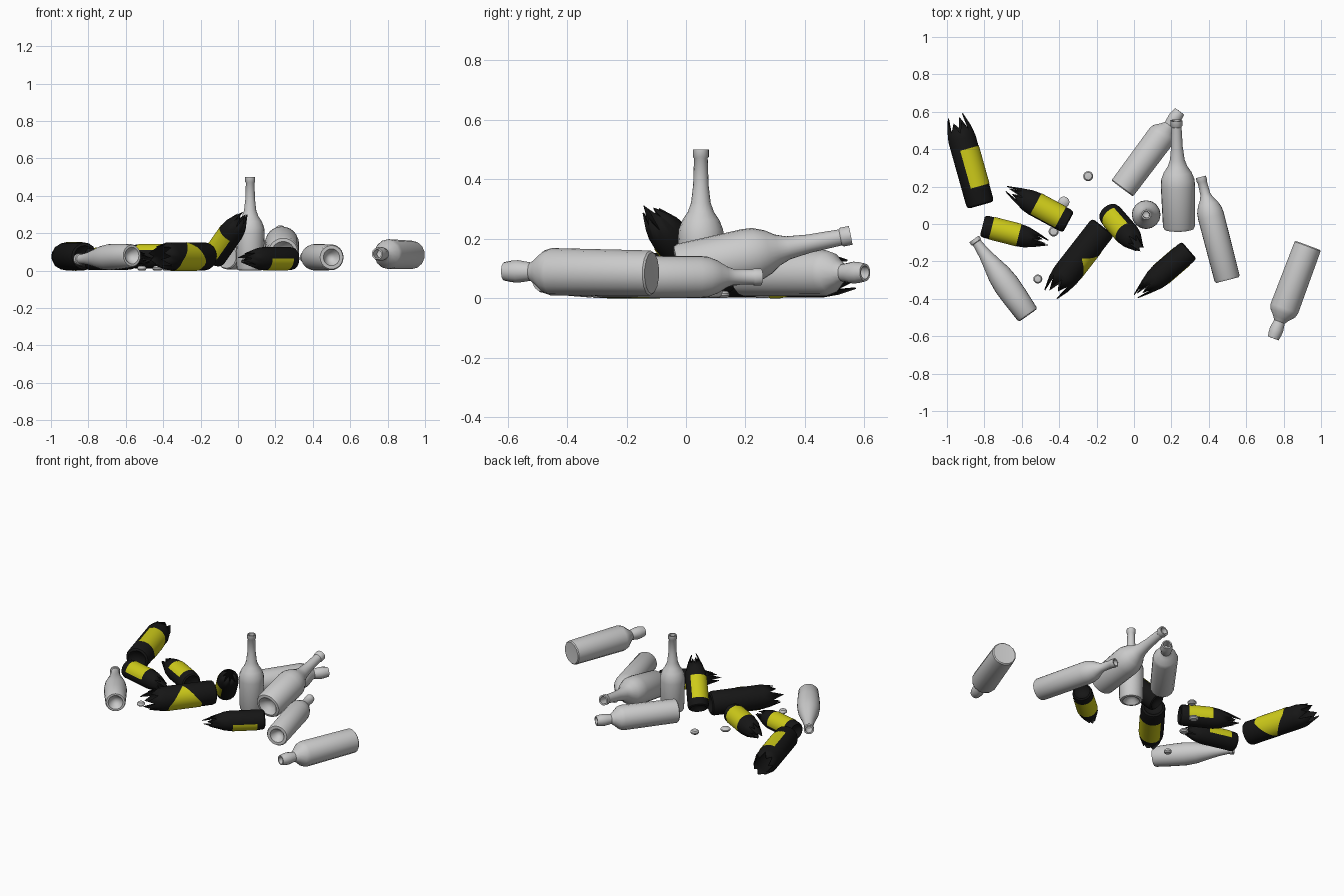
import bpy, bmesh, math
from mathutils import Vector, Matrix

if "Cube" in bpy.data.objects:
    bpy.data.objects.remove(bpy.data.objects["Cube"])


def material(name, col):
    m = bpy.data.materials.new(name)
    m.diffuse_color = col
    m.use_nodes = True
    m.node_tree.nodes["Principled BSDF"].inputs["Base Color"].default_value = m.diffuse_color
    return m


BLACK = material("black_glass", (0.008, 0.008, 0.008, 1))
YELLOW = material("yellow_paper", (0.62, 0.6, 0.01, 1))


def frame(base, d):
    # local z runs along the bottle, local y is its upper side
    d = Vector(d).normalized()
    up = Vector((0, 0, 1)) if abs(d.z) < 0.99 else Vector((0, 1, 0))
    u = (up - d * up.dot(d)).normalized()
    x = u.cross(d)
    m = Matrix((x, u, d)).transposed().to_4x4()
    m.translation = Vector(base)
    return m


def finish(name, bm, mtx, mat=None, thick=0, angle=40):
    bmesh.ops.recalc_face_normals(bm, faces=bm.faces)
    me = bpy.data.meshes.new(name)
    bm.to_mesh(me)
    bm.free()
    ob = bpy.data.objects.new(name, me)
    bpy.context.collection.objects.link(ob)
    ob.matrix_world = mtx
    if mat:
        me.materials.append(mat)
    bpy.ops.object.select_all(action='DESELECT')
    ob.select_set(True)
    bpy.context.view_layer.objects.active = ob
    bpy.ops.object.shade_smooth_by_angle(angle=math.radians(angle))
    if thick:
        s = ob.modifiers.new("wall", 'SOLIDIFY')
        s.thickness = thick
    return ob


def polar(r, phi, z):
    return (-r * math.sin(phi), r * math.cos(phi), z)


def lathe(name, prof, n, base, d, scale=1.0, mat=None, jag=None, thick=0):
    bm = bmesh.new()
    rings = []
    for r, z in prof:
        if r == 0:
            rings.append([bm.verts.new((0, 0, z * scale))] * n)
        else:
            rings.append([bm.verts.new(polar(r * scale, math.tau * i / n, z * scale)) for i in range(n)])
    if jag:
        # torn rim: each vertex slides up its own share of the taper
        r0, z0, r1, z1 = jag
        share = [0.0, 0.55, 0.1, 1.0, 0.25, 0.7, 0.05, 0.85, 0.3, 0.6, 0.0, 0.95, 0.35, 0.75, 0.1, 0.5]
        rings.append([bm.verts.new(polar(r0 + (r1 - r0) * share[i % 16], math.tau * i / n,
                                         z0 + (z1 - z0) * share[i % 16])) for i in range(n)])
    for a, b in zip(rings, rings[1:]):
        for i in range(n):
            j = (i + 1) % n
            vs = list(dict.fromkeys((a[i], a[j], b[j], b[i])))
            if len(vs) > 2:
                bm.faces.new(vs)
    return finish(name, bm, frame(base, d), mat, thick)


def label(name, base, d, r, z0, z1, start, straight, taper=0):
    # curved paper patch, optionally tapering to a point
    bm = bmesh.new()
    total = straight + taper
    cols = []
    steps = 24
    for i in range(steps + 1):
        a = total * i / steps
        w = 1.0 if a <= straight else max(0.01, (total - a) / taper)
        mid, half = (z0 + z1) / 2, (z1 - z0) / 2 * w
        phi = math.radians(start + a)
        cols.append([bm.verts.new(polar(r + 0.0025, phi, mid + s * half)) for s in (-1, 1)])
    for a, b in zip(cols, cols[1:]):
        bm.faces.new((a[0], b[0], b[1], a[1]))
    finish(name, bm, frame(base, d), YELLOW)


# whole bottle profiles: (radius, height), with hollow base and open mouth
LONG_NECK = [(0, .04), (.03, .025), (.052, 0), (.066, .003), (.072, .015), (.077, .20), (.075, .23),
             (.062, .263), (.044, .29), (.033, .32), (.026, .38), (.023, .47), (.027, .475),
             (.027, .5), (.019, .5), (.017, .44), (0, .43)]
WIDE_BODY = [(0, .004), (.07, 0), (.076, .006), (.080, .36), (.072, .385), (.045, .415), (.031, .435),
             (.034, .455), (.038, .48), (.036, .505), (.031, .53), (.023, .53), (.023, .47), (0, .46)]
STRAIGHT = [(0, .05), (.025, .035), (.045, 0), (.063, 0), (.069, .01), (.071, .35), (.068, .385),
            (.055, .42), (.036, .45), (.027, .475), (.025, .54), (.028, .545), (.028, .57),
            (.02, .57), (.018, .5), (0, .49)]
SLOPED = [(0, .04), (.025, .03), (.045, 0), (.057, 0), (.062, .01), (.068, .12), (.070, .2), (.063, .27),
          (.047, .34), (.034, .40), (.026, .46), (.026, .475), (.031, .478), (.031, .498),
          (.021, .498), (.019, .44), (0, .43)]

lathe("standing_bottle", LONG_NECK, 16, (.065, .05, 0), (0, 0, 1))
lathe("leaning_bottle", LONG_NECK, 24, (.241, -.03, .095), (-.015, .58, .115), 1.19)
lathe("lying_bottle_back", WIDE_BODY, 14, (-.063, .19, .08), (.306, .41, .006), .97)
lathe("lying_bottle_right", WIDE_BODY, 14, (.93, -.115, .084), (-.187, -.5, .006))
lathe("lying_bottle_centre", STRAIGHT, 24, (.5, -.30, .071), (-.142, .55, 0))
lathe("lying_bottle_left", SLOPED, 24, (-.567, -.487, .08), (-.288, .407, -.02))

# broken black bottles
for name, base, d, top, start in (
        ("broken_tall_back", (-.82, .10, .076), (-.115, .41, 0), .50, -20),
        ("broken_tall_middle", (-.165, -.015, .076), (-.264, -.34, 0), .46, 139)):
    prof = [(0, .03), (.04, .02), (.058, 0), (.07, .006), (.075, .02), (.075, .2), (.075, top - .13)]
    lathe(name, prof, 16, base, d, mat=BLACK, jag=(.073, top - .10, .045, top), thick=.006)
    label(name + "_label", base, d, .075, .1, .31, start, 110, 100)

for name, base, d, r, top, centre in (
        ("broken_short_left", (-.35, .01, .075), (-.335, .18, 0), .065, .38, 30),
        ("broken_short_far_left", (-.81, -.01, .062), (.35, -.09, 0), .06, .365, -10),
        ("broken_short_leaning", (-.135, .06, .062), (.14, -.16, .2), .065, .36, 55),
        ("broken_short_front", (.295, -.14, .064), (-.29, -.25, 0), .062, .38, 180)):
    prof = [(0, .03), (r * .55, .02), (r * .8, 0), (r * .94, .006), (r, .02), (r, .21), (r * .93, .245)]
    lathe(name, prof, 16, base, d, mat=BLACK, jag=(r * .8, .275, r * .25, top), thick=.006)
    label(name + "_label", base, d, r, .05, .2, centre - 90, 180)

# loose caps on the ground
CAP = [(0, 0), (.7, 0), (1, .3), (1, .6), (.75, .9), (0, 1)]
for i, (x, y, r) in enumerate(((-.245, .256, .027), (-.375, .117, .03), (-.514, -.294, .024), (-.43, -.04, .027))):
    lathe("bottle_cap_%d" % (i + 1), [(a * r, b * .026) for a, b in CAP], 16, (x, y, 0), (0, 0, 1))
